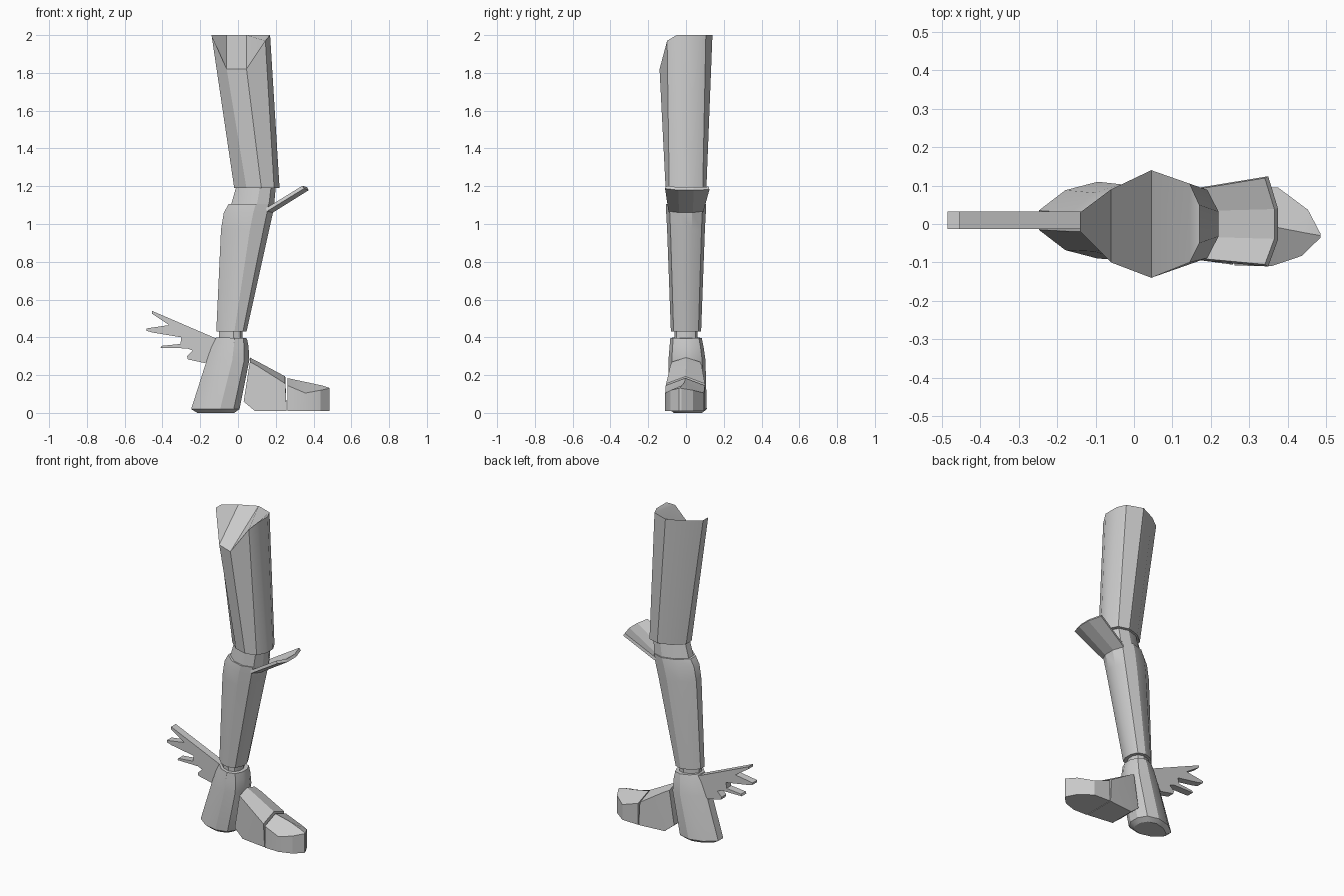
import bpy, math

if "Cube" in bpy.data.objects:
    bpy.data.objects.remove(bpy.data.objects["Cube"])

# Fractions (along x, half-width in y) of half a limb cross-section
HALF = [(0, .25), (.27, .78), (.6, 1), (.88, .82), (1, .3)]


def make(name, verts, faces, angle=28):
    me = bpy.data.meshes.new(name)
    me.from_pydata(verts, [], faces)
    ob = bpy.data.objects.new(name, me)
    bpy.context.collection.objects.link(ob)
    bpy.context.view_layer.objects.active = ob
    ob.select_set(True)
    bpy.ops.object.mode_set(mode='EDIT')
    bpy.ops.mesh.select_all(action='SELECT')
    bpy.ops.mesh.normals_make_consistent(inside=False)
    bpy.ops.object.mode_set(mode='OBJECT')
    if angle:
        bpy.ops.object.shade_smooth_by_angle(angle=math.radians(angle))
    ob.select_set(False)
    return ob


def ring(x0, x1, hy, z0, z1=None, cy=0):
    """Ten-sided section; z runs from z0 at x0 to z1 at x1."""
    z1 = z0 if z1 is None else z1
    half = [(x0 + (x1 - x0) * u, v * hy, z0 + (z1 - z0) * u) for u, v in HALF]
    return ([(x, cy + y, z) for x, y, z in half]
            + [(x, cy - y, z) for x, y, z in reversed(half)])


def loft(name, rings, angle=28, strip_caps=True):
    n = len(rings[0])
    verts = [p for r in rings for p in r]
    faces = []
    for k in range(len(rings) - 1):
        for i in range(n):
            j = (i + 1) % n
            faces.append((k*n + i, k*n + j, (k+1)*n + j, (k+1)*n + i))
    for b in (0, (len(rings) - 1) * n):
        if strip_caps:
            faces += [(b + i, b + i + 1, b + n - 2 - i, b + n - 1 - i)
                      for i in range(n // 2 - 1)]
        else:
            faces.append(tuple(range(b, b + n)))
    return make(name, verts, faces, angle)


# Thigh, cut away at the front of its upper end
thigh_top = [(-.14, .03, 2), (-.06, .09, 2), (.045, .14, 2), (.145, .105, 2), (.17, .05, 2),
             (.17, -.05, 2), (.145, -.1, 1.97), (.045, -.14, 1.82), (-.06, -.1, 1.82), (-.14, -.02, 2)]
loft("thigh", [ring(-.02, .22, .108, 1.19), thigh_top])

# Knee joint, shin and ankle
loft("knee_joint", [ring(-.04, .19, .098, 1.09), ring(-.01, .2, .09, 1.195)])
loft("shin", [ring(-.115, .045, .08, .43), ring(-.09, .165, .1, .97),
              ring(-.075, .185, .105, 1.06), ring(-.05, .19, .105, 1.105)])
loft("ankle", [ring(-.1, .025, .06, .38), ring(-.1, .025, .06, .44)])

# Flared knee plate
inner = [(.15, -.09, 1.075), (.18, -.035, 1.068), (.18, .035, 1.068), (.15, .09, 1.075)]
outer = [(.345, -.108, 1.195), (.37, -.04, 1.187), (.37, .04, 1.187), (.345, .122, 1.19)]
plate = make("knee_plate", inner + outer, [(i, i + 1, i + 5, i + 4) for i in range(3)], 0)
sol = plate.modifiers.new("thickness", 'SOLIDIFY')
sol.thickness = .018
sol.offset = 0

# Heel
loft("heel", [ring(-.215, -.02, .075, 0, cy=.01), ring(-.248, .008, .1, .02, cy=.01),
              ring(-.165, .06, .098, .28, cy=.005), ring(-.14, .056, .09, .35, cy=.003),
              ring(-.115, .047, .083, .4, .395)])


# Foot sections: side points, ridge and base
def foot_section(right, left, z_side, z_mid, base_dx=0, z_base=.01):
    (xr, yr), (xl, yl) = right, left
    return [(xr + base_dx, yr, z_base), (xr, yr, z_side), ((xr + xl) / 2, (yr + yl) / 2, z_mid),
            (xl, yl, z_side), (xl + base_dx, yl, z_base)]


loft("instep", [foot_section((.063, -.075), (.063, .075), .27, .293, -.033, .06),
                foot_section((.1, -.083), (.1, .083), .25, .274, -.01, .01),
                foot_section((.25, -.105), (.25, .1), .155, .193, .008)], 20, False)
loft("toe", [foot_section((.262, -.108), (.262, .1), .145, .184),
             foot_section((.357, -.11), (.375, .095), .105, .162),
             foot_section((.437, -.083), (.453, .037), .12, .145),
             foot_section((.485, -.036), (.485, -.024), .13, .132)], 20, False)

# Feathered wing behind the ankle
outline = [(-.09, .385), (-.13, .4), (-.455, .54), (-.455, .525), (-.365, .465), (-.485, .447),
           (-.485, .435), (-.45, .425), (-.3, .4), (-.305, .365), (-.405, .355), (-.41, .343),
           (-.27, .342), (-.24, .33), (-.27, .3), (-.265, .283), (-.18, .265), (-.12, .27)]
n = len(outline)
wing = [(x, .01 + s * .023, z) for s in (-1, 1) for x, z in outline]
make("wing", wing, [tuple(range(n)), tuple(range(n, 2 * n))]
     + [(i, (i + 1) % n, n + (i + 1) % n, n + i) for i in range(n)], 0)
